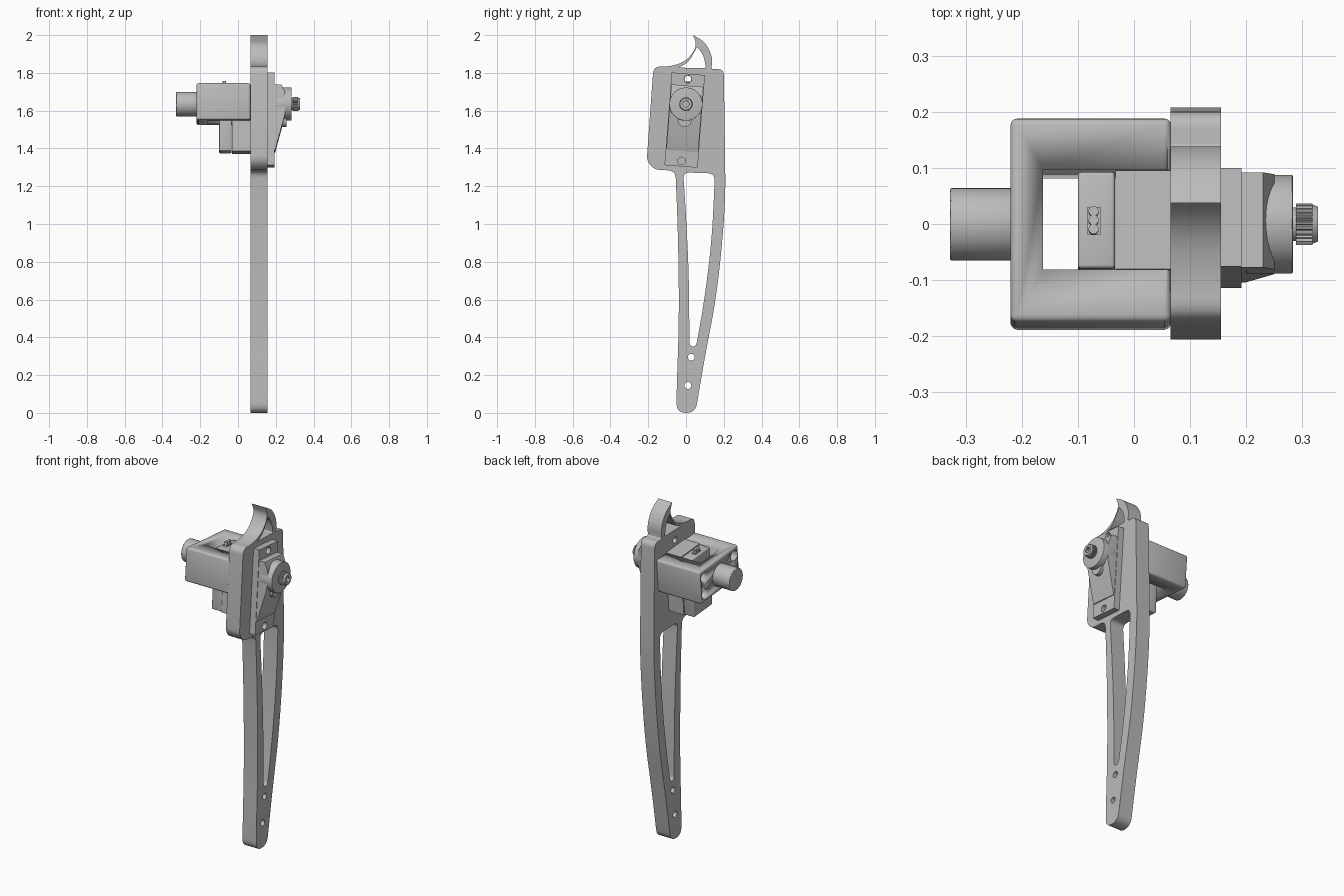
import bpy, bmesh, math
from mathutils import Matrix, Vector

if "Cube" in bpy.data.objects:
    bpy.data.objects.remove(bpy.data.objects["Cube"], do_unlink=True)

grey = bpy.data.materials.new("plain_grey")
grey.use_nodes = True
grey.diffuse_color = (0.5, 0.5, 0.5, 1)
grey.node_tree.nodes["Principled BSDF"].inputs["Base Color"].default_value = (0.5, 0.5, 0.5, 1)

WORLD = Matrix.Identity(4)
# the servo and its housing lean backward slightly
TILT = Matrix.Translation((0, -0.007, 1.55)) @ Matrix.Rotation(math.radians(-4.5), 4, "X")
# outlines are drawn in (y, z) and extruded along x
SIDE = Matrix(((0, 0, 1, 0), (1, 0, 0, 0), (0, 1, 0, 0), (0, 0, 0, 1)))


def activate(ob):
    bpy.ops.object.select_all(action="DESELECT")
    ob.select_set(True)
    bpy.context.view_layer.objects.active = ob


def finish(ob, frame, bevel=0):
    """Weld, place, bevel and shade one part."""
    bm = bmesh.new()
    bm.from_mesh(ob.data)
    bmesh.ops.remove_doubles(bm, verts=bm.verts, dist=0.0001)
    bmesh.ops.recalc_face_normals(bm, faces=bm.faces)
    bm.to_mesh(ob.data)
    bm.free()
    ob.data.transform(frame)
    ob.data.materials.clear()
    ob.data.materials.append(grey)
    activate(ob)
    if bevel:
        mod = ob.modifiers.new("bevel", "BEVEL")
        mod.width, mod.segments = bevel, 3
        mod.limit_method, mod.angle_limit = "ANGLE", math.radians(40)
        bpy.ops.object.modifier_apply(modifier=mod.name)
    bpy.ops.object.shade_smooth_by_angle(angle=math.radians(30))
    return ob


def rounded(points, steps=6):
    """Round each corner; the optional third value is the trim length."""
    out = []
    n = len(points)
    for i, p in enumerate(points):
        c = Vector(p[:2])
        trim = p[2] if len(p) > 2 else 9
        if trim == 0:
            out.append(c)
            continue
        ends = []
        for q in (points[i - 1], points[(i + 1) % n]):
            d = Vector(q[:2]) - c
            ends.append(c + d.normalized() * min(trim, d.length * 0.499))
        a, b = ends
        for k in range(steps + 1):
            t = k / steps
            out.append(a * (1 - t) ** 2 + c * (2 * t * (1 - t)) + b * t ** 2)
    return out


def circle(y, z, r, n=32):
    return [(y + r * math.cos(k * math.tau / n), z + r * math.sin(k * math.tau / n)) for k in range(n)]


def prism(name, loops, x0, x1, frame=TILT, bevel=0):
    """Extrude an outline with optional holes from x0 to x1."""
    cu = bpy.data.curves.new(name, "CURVE")
    cu.dimensions, cu.fill_mode = "2D", "BOTH"
    cu.extrude = (x1 - x0) / 2
    for loop in loops:
        s = cu.splines.new("POLY")
        s.points.add(len(loop) - 1)
        for pt, co in zip(s.points, loop):
            pt.co = (co[0], co[1], 0, 1)
        s.use_cyclic_u = True
    ob = bpy.data.objects.new(name, cu)
    bpy.context.collection.objects.link(ob)
    activate(ob)
    bpy.ops.object.convert(target="MESH")
    ob = bpy.context.object
    return finish(ob, frame @ Matrix.Translation(((x0 + x1) / 2, 0, 0)) @ SIDE, bevel)


def solid(name, x, y, z, frame=TILT, bevel=0):
    """Box from its ranges along each axis."""
    bpy.ops.mesh.primitive_cube_add(size=1)
    ob = bpy.context.object
    ob.name = name
    size = [b - a for a, b in (x, y, z)]
    mid = [(a + b) / 2 for a, b in (x, y, z)]
    return finish(ob, frame @ Matrix.Translation(mid) @ Matrix.Diagonal((*size, 1)), bevel)


def rod(name, y, z, r, x0, x1, r2=None, bevel=0):
    """Cylinder or cone along x."""
    bpy.ops.mesh.primitive_cone_add(vertices=40, radius1=r, radius2=r if r2 is None else r2, depth=x1 - x0)
    ob = bpy.context.object
    ob.name = name
    return finish(ob, TILT @ Matrix.Translation(((x0 + x1) / 2, y, z)) @ SIDE, bevel)


def cut(target, cutter):
    mod = target.modifiers.new("cut", "BOOLEAN")
    mod.operation, mod.object, mod.solver = "DIFFERENCE", cutter, "EXACT"
    activate(target)
    bpy.ops.object.modifier_apply(modifier=mod.name)
    bpy.data.objects.remove(cutter, do_unlink=True)


# leg plate with fin, lightening slot and screw holes
plate = rounded([
    (-0.05, 0.0, 0.05), (-0.05, 0.12), (-0.036, 0.5), (-0.042, 0.95), (-0.056, 1.282, 0.04),
    (-0.168, 1.288, 0.03), (-0.208, 1.335, 0.03), (-0.172, 1.835, 0.04), (-0.09, 1.832),
    (0.0, 1.86), (0.06, 1.94), (0.037, 2.0, 0), (0.1, 1.965), (0.14, 1.89), (0.135, 1.82, 0.01),
    (0.2, 1.82, 0.035), (0.206, 1.4), (0.21, 1.1), (0.165, 0.63), (0.1, 0.3), (0.05, 0.0, 0.05)])
fin_hole = rounded([(-0.045, 1.828, 0.01), (0.01, 1.85), (0.06, 1.938, 0.008), (0.095, 1.89), (0.105, 1.825, 0.008)])
slot = rounded([
    (-0.015, 1.273, 0.035), (0.153, 1.268, 0.04), (0.138, 0.92), (0.095, 0.58),
    (0.053, 0.35, 0.03), (0.018, 0.352, 0.03), (0.016, 0.72), (0.0, 1.05)])
prism("leg_plate", [plate, fin_hole, slot, circle(0.028, 0.295, 0.018), circle(0.01, 0.145, 0.018),
                    circle(0.01, 1.767, 0.018)], 0.065, 0.155, WORLD)

# motor housing with a square opening and corner screw pockets
SHAFT = 0.085
W = 0.088
housing = solid("motor_housing", (-0.22, 0.066), (-0.182, 0.182), (SHAFT - 0.098, SHAFT + 0.098), bevel=0.012)
cut(housing, solid("opening_cutter", (-0.162, 0.2), (-W - 0.001, W + 0.001), (-0.3, 0.4)))
for sy in (-1, 1):
    for sz in (-1, 1):
        cut(housing, rod("pocket_cutter", sy * 0.14, SHAFT + sz * 0.05, 0.03, -0.3, -0.18))
        rod("housing_screw", sy * 0.14, SHAFT + sz * 0.05, 0.018, -0.19, -0.17)
rod("rear_pivot", 0, SHAFT, 0.065, -0.328, -0.21, bevel=0.004)

# servo body, end cap and cable plug
solid("servo_body", (-0.033, 0.15), (-W, W), (-0.172, 0.182))
solid("servo_end_cap", (-0.1, -0.034), (-W + 0.002, W - 0.002), (-0.17, 0.18), bevel=0.006)
solid("plug_base", (-0.083, -0.06), (-0.027, 0.023), (0.17, 0.186))
for k in range(3):
    bpy.ops.mesh.primitive_cylinder_add(vertices=16, radius=0.009, depth=0.03)
    pin = bpy.context.object
    pin.name = "plug_pin"
    finish(pin, TILT @ Matrix.Translation((-0.072, -0.018 + 0.016 * k, 0.19)))

# mounting flange with two screw holes
F = 0.246
flange = [(-W, -F), (W, -F), (W, F), (-W, F)]
prism("servo_flange", [flange, circle(0, 0.217, 0.02), circle(0, -0.217, 0.02)], 0.154, 0.192)

# tapered gear case, profile in (x, z), spun out across the width
case = [(0.18, -0.165), (0.197, -0.165), (0.25, 0.03), (0.25, 0.14), (0.23, 0.183), (0.18, 0.183)]
bm = bmesh.new()
face = bm.faces.new([bm.verts.new((x, -W + 0.003, z)) for x, z in case])
grown = bmesh.ops.extrude_face_region(bm, geom=[face])
bmesh.ops.translate(bm, vec=(0, 2 * W - 0.006, 0), verts=[v for v in grown["geom"] if isinstance(v, bmesh.types.BMVert)])
mesh = bpy.data.meshes.new("gear_case")
bm.to_mesh(mesh)
bm.free()
gear_case = bpy.data.objects.new("gear_case", mesh)
bpy.context.collection.objects.link(gear_case)
finish(gear_case, TILT)

# output boss, idler bump and splined shaft
rod("output_boss", 0, SHAFT, 0.088, 0.2, 0.283, bevel=0.002)
rod("idler_bump", 0, SHAFT - 0.085, 0.037, 0.2, 0.256)
rod("shaft_neck", 0, SHAFT, 0.03, 0.28, 0.292)
TEETH = 24
spline = []
for k in range(TEETH * 4):
    a = k * math.tau / (TEETH * 4)
    r = 0.037 if k % 4 < 2 else 0.033
    spline.append((r * math.cos(a), SHAFT + r * math.sin(a)))
prism("splined_shaft", [spline, circle(0, SHAFT, 0.016)], 0.289, 0.318)
tip = rod("shaft_tip", 0, SHAFT, 0.035, 0.318, 0.328, 0.031)
cut(tip, rod("tip_cutter", 0, SHAFT, 0.016, 0.3, 0.34))
